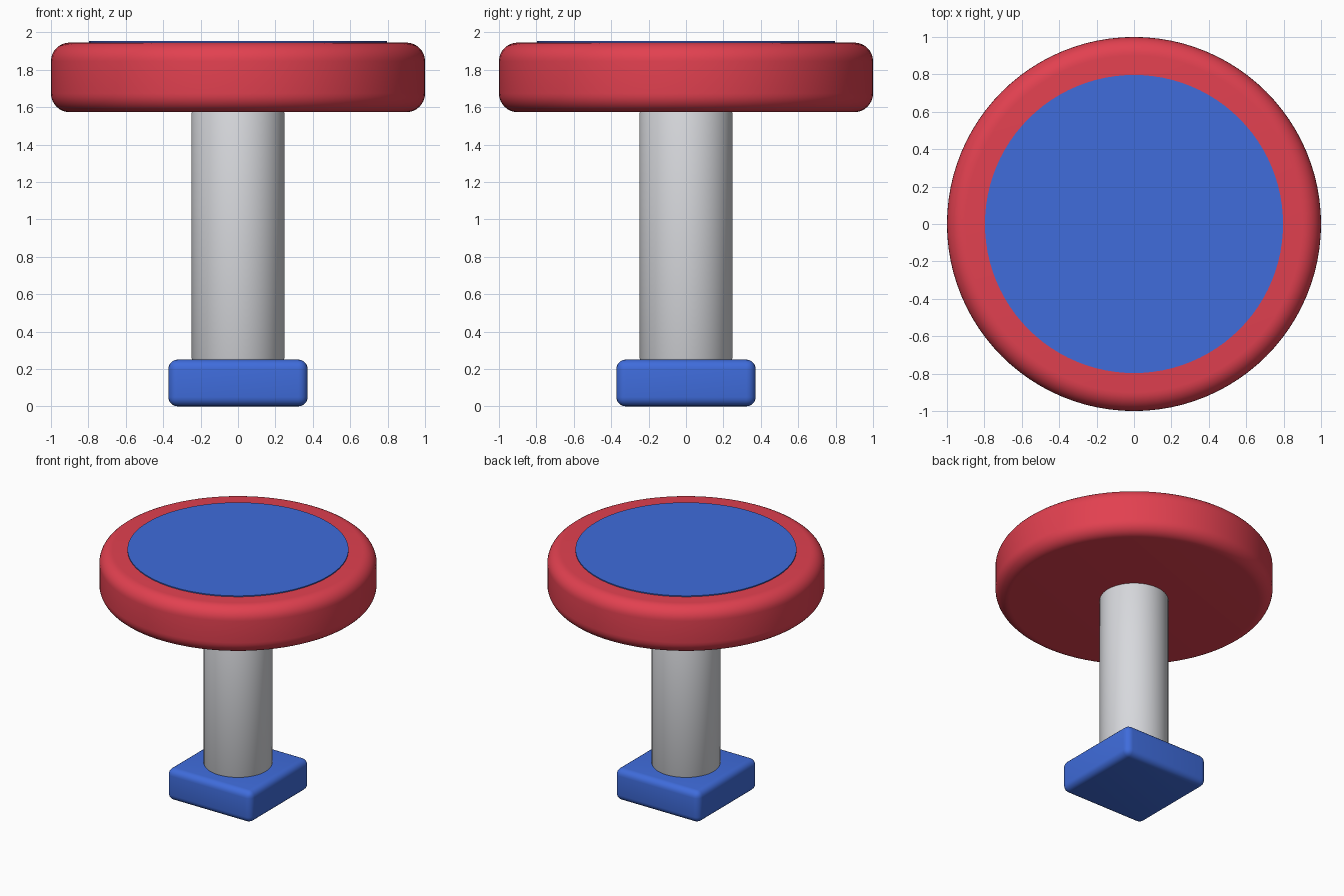
import bpy

if "Cube" in bpy.data.objects:
    bpy.data.objects.remove(bpy.data.objects["Cube"])


def material(name, rgb):
    mat = bpy.data.materials.new(name)
    mat.diffuse_color = (*rgb, 1)
    mat.use_nodes = True
    mat.node_tree.nodes["Principled BSDF"].inputs["Base Color"].default_value = mat.diffuse_color
    return mat


def finish(obj, name, mat, bevel, segments):
    """Name, colour, round the sharp edges and smooth the object."""
    obj.name = name
    obj.data.materials.append(mat)
    if bevel:
        mod = obj.modifiers.new("rounded_edges", 'BEVEL')
        mod.width = bevel
        mod.segments = segments
        mod.limit_method = 'ANGLE'
        mod.angle_limit = 0.7
        bpy.ops.object.modifier_apply(modifier=mod.name)
    bpy.ops.object.shade_smooth_by_angle()


def disc(name, radius, z0, z1, mat, sides=64, bevel=0, segments=2):
    bpy.ops.mesh.primitive_cylinder_add(vertices=sides, radius=radius, depth=z1 - z0,
                                        location=(0, 0, (z0 + z1) / 2))
    finish(bpy.context.object, name, mat, bevel, segments)


def block(name, width, z0, z1, mat, bevel, segments=5):
    bpy.ops.mesh.primitive_cube_add(size=1, location=(0, 0, (z0 + z1) / 2))
    obj = bpy.context.object
    obj.scale = (width, width, z1 - z0)
    bpy.ops.object.transform_apply(location=False, rotation=False, scale=True)
    finish(obj, name, mat, bevel, segments)


red = material("red", (0.76, 0.052, 0.08))
blue = material("blue", (0.05, 0.15, 0.71))
grey = material("light grey", (0.68, 0.69, 0.72))

# Square foot with rounded edges
block("foot", 0.745, 0.0, 0.25, blue, 0.05)

# Round column
disc("column", 0.248, 0.247, 1.58, grey, bevel=0.01)

# Thick round top with soft rim
disc("top_disc", 1.0, 1.573, 1.945, red, sides=96, bevel=0.1, segments=8)

# Thin inlay on the top
disc("top_inlay", 0.797, 1.944, 1.953, blue, sides=96)
